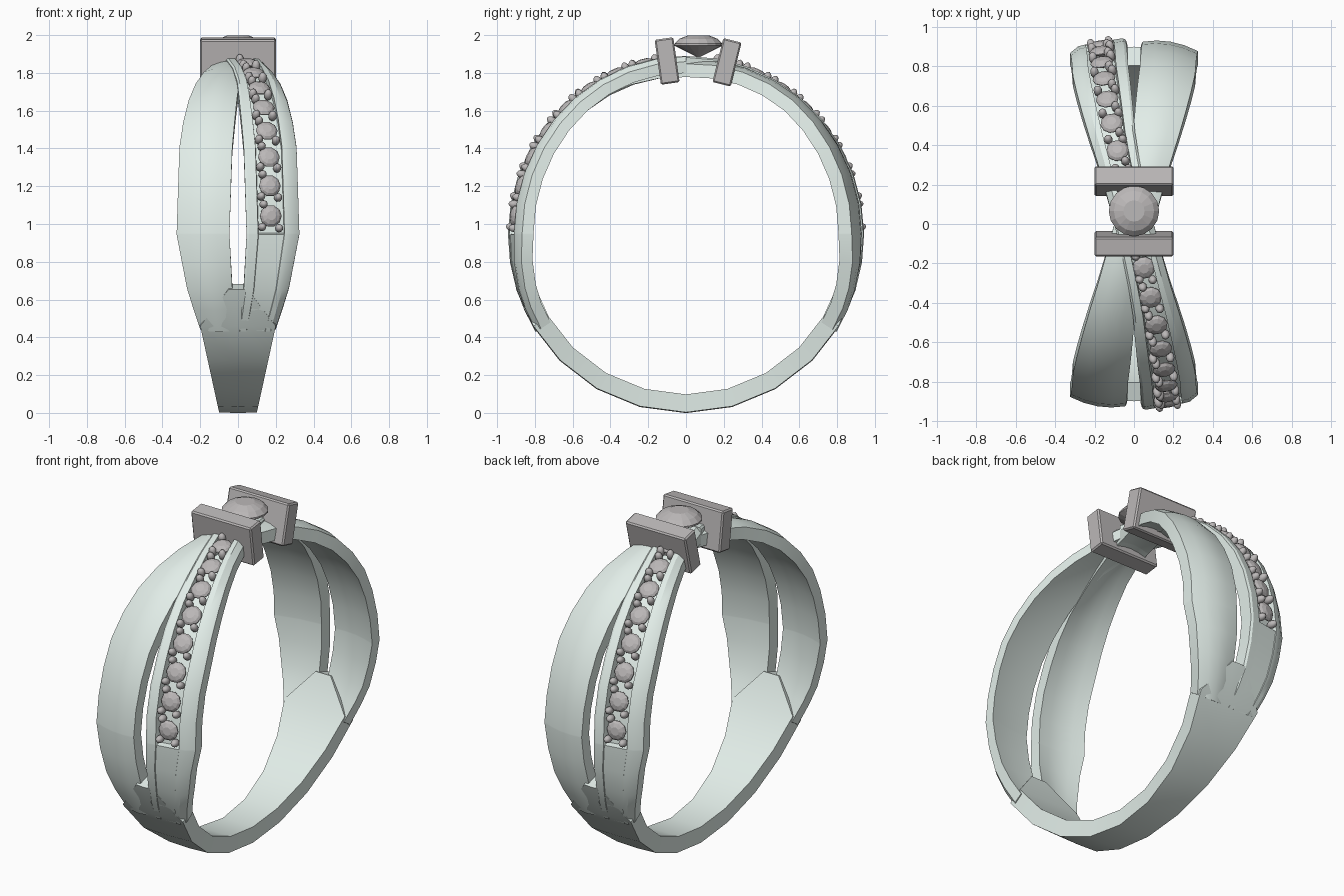
import bpy, bmesh, math
from mathutils import Matrix, Vector

if "Cube" in bpy.data.objects:
    bpy.data.objects.remove(bpy.data.objects["Cube"])

R = 0.945          # outer radius, also height of the ring centre
METAL = bpy.data.materials.new("pale_metal")
METAL.diffuse_color = (0.76, 0.85, 0.81, 1)
METAL.use_nodes = True
METAL.node_tree.nodes["Principled BSDF"].inputs["Base Color"].default_value = METAL.diffuse_color
STONE = bpy.data.materials.new("grey_stone")
STONE.diffuse_color = (0.50, 0.48, 0.48, 1)
STONE.use_nodes = True
STONE.node_tree.nodes["Principled BSDF"].inputs["Base Color"].default_value = STONE.diffuse_color

# elevation angle, outer edge x, inner edge x of each split band
EDGES = [(-33, .20, .0), (-18, .27, .03), (0, .325, .045), (30, .31, .03),
         (45, .28, .012), (60, .225, -.005), (75, .16, -.04), (90, .1, -.1)]


def lerp_table(e):
    for a, b in zip(EDGES, EDGES[1:]):
        if e <= b[0]:
            t = (e - a[0]) / (b[0] - a[0])
            return a[1] + (b[1] - a[1]) * t, a[2] + (b[2] - a[2]) * t
    return EDGES[-1][1:]


def band_point(e, v, dr):
    """Point on the front half of a band: elevation, position across, radial offset."""
    xo, xi = lerp_table(e)
    a = math.radians(e)
    tilt = 0.17 * min(1, max(0, 1 + e / 33))
    y = -math.cos(a) * (R + dr - tilt * v * (xo - xi))
    return Vector((xi + v * (xo - xi), y, R + (R + dr) * math.sin(a)))


def finish(bm, name, mat, angle=None):
    bmesh.ops.recalc_face_normals(bm, faces=bm.faces)
    me = bpy.data.meshes.new(name)
    bm.to_mesh(me)
    bm.free()
    ob = bpy.data.objects.new(name, me)
    bpy.context.collection.objects.link(ob)
    me.materials.append(mat)
    if angle:
        bpy.ops.object.select_all(action='DESELECT')
        bpy.context.view_layer.objects.active = ob
        ob.select_set(True)
        bpy.ops.object.shade_smooth_by_angle(angle=math.radians(angle))
    return ob


def loft(bm, rings):
    vs = [[bm.verts.new(p) for p in r] for r in rings]
    n = len(vs[0])
    for a, b in zip(vs, vs[1:]):
        for i in range(n):
            j = (i + 1) % n
            bm.faces.new((a[i], a[j], b[j], b[i]))
    bm.faces.new(vs[0])
    bm.faces.new(vs[-1])


def half_turn(p):
    return Vector((-p.x, -p.y, p.z))


def flip_x(p):
    return Vector((-p.x, p.y, p.z))


def channel_section(e):
    d = -0.038 if e > 0.2 else -0.004
    return [(0, -.008), (.05, 0), (.22, 0), (.23, d), (.71, d), (.72, 0),
            (.85, -.003), (1, -.03), (1, -.09), (.5, -.08), (0, -.09)]


def plain_section(e):
    drop = -0.022 * max(0, (e - 50) / 40)      # passes below the channel band
    return [(v, r + drop) for v, r in
            [(0, -.02), (.25, -.002), (.5, .004), (.75, -.002), (1, -.02),
             (1, -.09), (.75, -.076), (.5, -.07), (.25, -.076), (0, -.09)]]


# crossing bands, each half repeated by a half turn
STATIONS = [-33, -25, -18, -9, 0, .4, 10, 20, 30, 40, 50, 60, 70, 80, 90]
for name, section, mirrored in (("channel_band", channel_section, False),
                                ("plain_band", plain_section, True)):
    bm = bmesh.new()
    rings = [[band_point(e, v, dr) for v, dr in section(e)] for e in STATIONS]
    if mirrored:
        rings = [[flip_x(p) for p in r] for r in rings]
    loft(bm, rings)
    loft(bm, [[half_turn(p) for p in r] for r in rings])
    finish(bm, name, METAL, 30)

# lower shank, narrowing to the bottom
bm = bmesh.new()
rings = []
for e in [-18, -31, -45, -60, -75, -90, -105, -120, -135, -149, -162]:
    d = 90 - abs(e + 90)
    w = 0.1 + 0.1 * (1 - math.sin(math.radians(d))) / (1 - math.sin(math.radians(31)))
    if d < 30:
        w = 0.05
    a = math.radians(e)
    rings.append([Vector((u * w, -math.cos(a) * r, R + r * math.sin(a)))
                  for u, r in [(-1, R - .003), (0, R + .001), (1, R - .003),
                               (1, R - .098), (-1, R - .098)]])
loft(bm, rings)
finish(bm, "lower_shank", METAL, 30)


def add_gem(bm, pos, normal, r, sides):
    """Cut stone: pointed pavilion, girdle, crown and flat table."""
    rot = Vector(normal).to_track_quat('Z', 'Y').to_matrix().to_4x4()
    m = Matrix.Translation(pos) @ rot
    loft(bm, [[m @ Vector((k * r * math.cos(2 * math.pi * i / sides),
                           k * r * math.sin(2 * math.pi * i / sides), h * r))
               for i in range(sides)]
              for k, h in [(.03, -.52), (1, -.03), (1, .05), (.8, .25), (.42, .40)]])


# small stones and their holding beads along both channels
gems, beads = bmesh.new(), bmesh.new()
for turn in (lambda p: p, half_turn):
    for k in range(8):
        e = 6 + k * 10
        a = math.radians(e)
        n = Vector((0.17 * math.cos(a), -math.cos(a), math.sin(a)))
        add_gem(gems, turn(band_point(e, .47, -.012)), turn(n), .058, 10)
        for v, de in ((.3, -3.6), (.62, -4), (.34, 3.8)):
            p = turn(band_point(e + de, v, -.008))
            rot = turn(n).to_track_quat('Z', 'Y').to_matrix().to_4x4()
            bmesh.ops.create_icosphere(
                beads, subdivisions=2, radius=.022,
                matrix=Matrix.Translation(p) @ rot @ Matrix.Diagonal((1, 1, 1.5, 1)))
finish(gems, "channel_stones", STONE)
finish(beads, "stone_beads", STONE, 40)

# two leaning bars that clamp the centre stone
for name, y, z, lean in (("front_bar", -.1, 1.863, 8), ("back_bar", .217, 1.856, -14)):
    bm = bmesh.new()
    m = (Matrix.Translation((0, y, z)) @ Matrix.Rotation(math.radians(lean), 4, 'X')
         @ Matrix.Diagonal((.4, .1, .24, 1)))
    bmesh.ops.create_cube(bm, size=1, matrix=m)
    bmesh.ops.bevel(bm, geom=bm.edges[:], offset=.008, segments=1, affect='EDGES')
    finish(bm, name, STONE)

# centre stone
bm = bmesh.new()
add_gem(bm, Vector((0, .066, 1.948)), (0, 0, 1), .128, 16)
finish(bm, "centre_stone", STONE)
